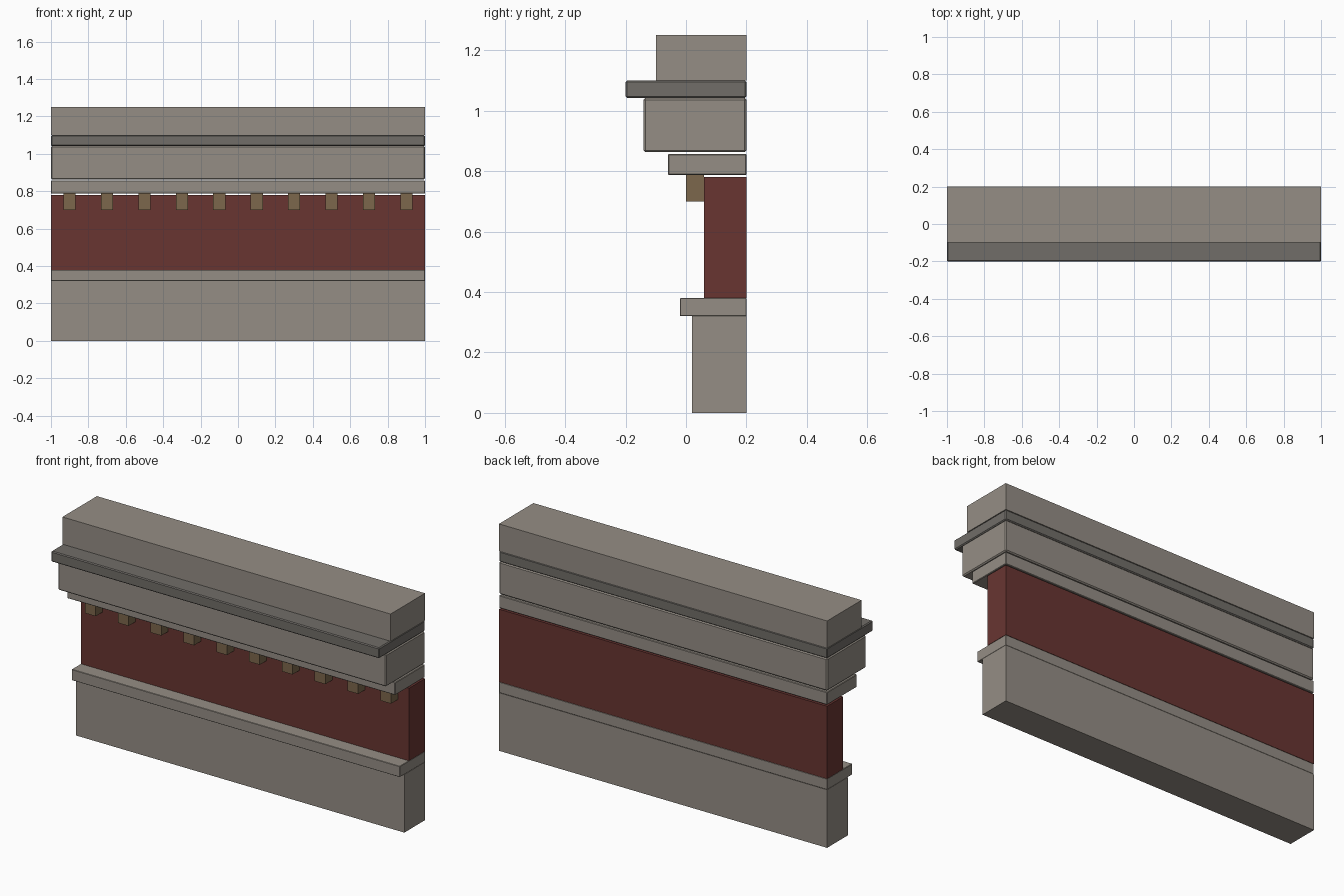
import bpy, bmesh

if "Cube" in bpy.data.objects:
    bpy.data.objects.remove(bpy.data.objects["Cube"])


def material(name, rgb):
    m = bpy.data.materials.new(name)
    m.diffuse_color = (*rgb, 1)
    m.use_nodes = True
    m.node_tree.nodes["Principled BSDF"].inputs["Base Color"].default_value = m.diffuse_color
    return m


stone = material("stone", (0.30, 0.27, 0.235))
dark_stone = material("dark_stone", (0.165, 0.155, 0.14))
red = material("red_plaster", (0.14, 0.036, 0.031))
wood = material("wood", (0.20, 0.135, 0.072))


def box(name, x, y, z, mat, bevel=0):
    """Box from (min, max) ranges on each axis, with an optional edge bevel."""
    mesh = bpy.data.meshes.new(name)
    bm = bmesh.new()
    bmesh.ops.create_cube(bm, size=1)
    for v in bm.verts:
        v.co = [r[0] if c < 0 else r[1] for c, r in zip(v.co, (x, y, z))]
    bm.to_mesh(mesh)
    bm.free()
    mesh.materials.append(mat)
    ob = bpy.data.objects.new(name, mesh)
    bpy.context.collection.objects.link(ob)
    if bevel:
        mod = ob.modifiers.new("bevel", 'BEVEL')
        mod.width = bevel
        mod.segments = 1
    return ob


FULL = (-1, 1)
BACK = 0.2

# Stacked full-length courses: name, front y, z range, material, bevel
courses = [
    ("base_wall", 0.02, (0, 0.32), stone, 0),
    ("base_ledge", -0.02, (0.32, 0.38), stone, 0.002),
    ("red_panel", 0.06, (0.38, 0.78), red, 0),
    ("lower_moulding", -0.06, (0.787, 0.857), stone, 0.003),
    ("cornice_block", -0.14, (0.863, 1.042), stone, 0.006),
    ("cornice_slab", -0.20, (1.042, 1.10), dark_stone, 0.005),
    ("parapet", -0.10, (1.10, 1.25), stone, 0),
]
for name, front, z, mat, bevel in courses:
    box(name, FULL, (front, BACK), z, mat, bevel)

# Row of dentils under the lower moulding
for i in range(10):
    cx = -0.9 + 0.2 * i
    box(f"dentil_{i + 1}", (cx - 0.0325, cx + 0.0325), (0, 0.06), (0.70, 0.79), wood)
